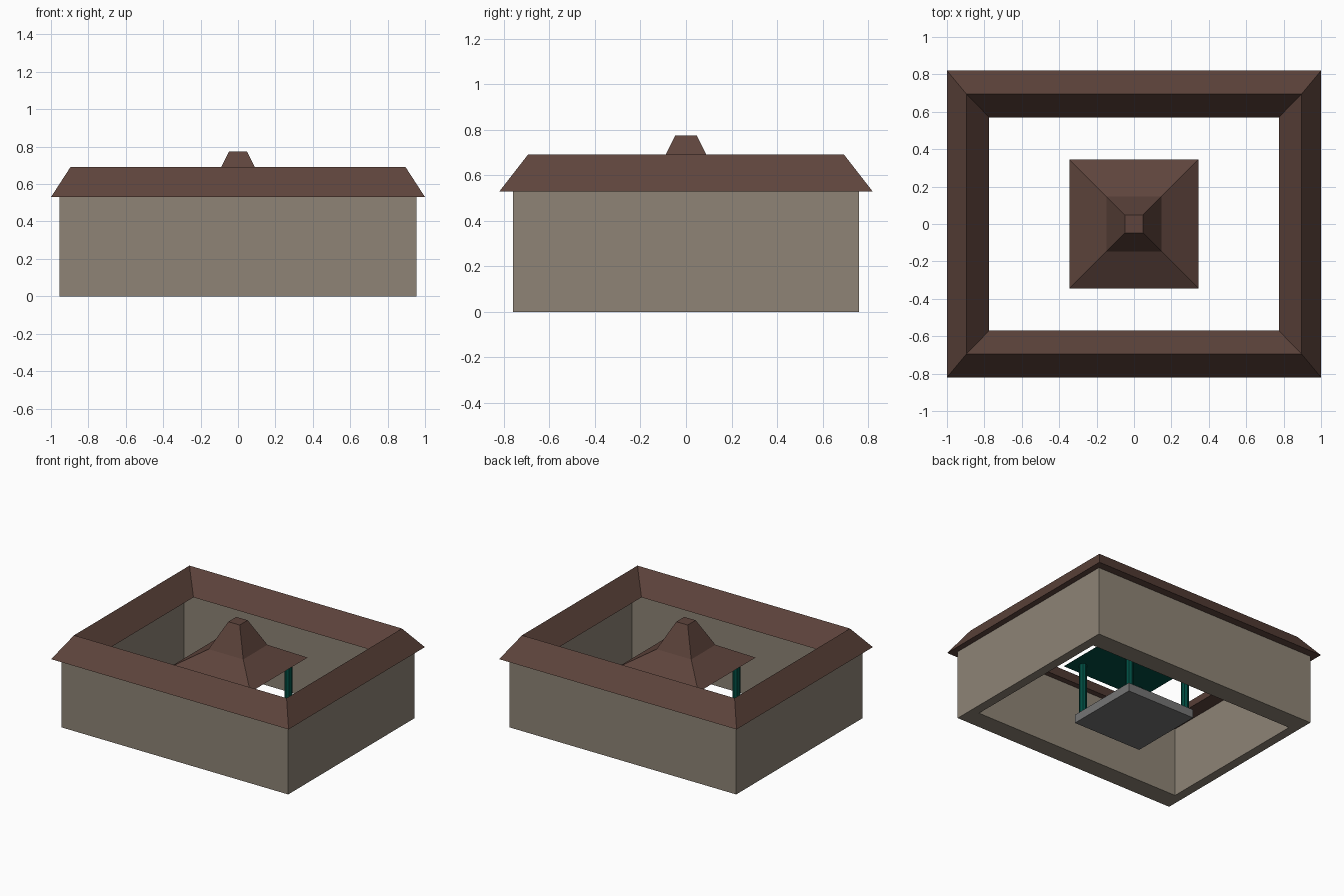
import bpy, bmesh, math

if "Cube" in bpy.data.objects:
    bpy.data.objects.remove(bpy.data.objects["Cube"])


def material(name, rgb):
    m = bpy.data.materials.new(name)
    lin = [((c / 255 + 0.055) / 1.055) ** 2.4 if c > 10 else c / 255 / 12.92 for c in rgb]
    m.diffuse_color = (*lin, 1)
    m.use_nodes = True
    m.node_tree.nodes["Principled BSDF"].inputs["Base Color"].default_value = m.diffuse_color
    return m


STONE = material("wall stone", (142, 132, 118))
BROWN = material("roof brown", (94, 68, 60))
TEAL = material("dark teal", (0, 77, 66))
GREY = material("base grey", (116, 116, 116))


def finish(name, bm, *mats):
    bmesh.ops.recalc_face_normals(bm, faces=bm.faces)
    me = bpy.data.meshes.new(name)
    for m in mats:
        me.materials.append(m)
    # second material goes on the underside
    if len(mats) > 1:
        bm.normal_update()
        for f in bm.faces:
            f.material_index = 1 if f.normal.z < -0.9 else 0
    bm.to_mesh(me)
    bm.free()
    ob = bpy.data.objects.new(name, me)
    bpy.context.collection.objects.link(ob)
    return ob


def rect_loft(name, rings, mats, hollow=False):
    """Join rectangles (half x, half y, z); hollow joins last to first, else caps ends."""
    bm = bmesh.new()
    loops = [[bm.verts.new((sx * hx, sy * hy, z))
              for sx, sy in ((-1, -1), (1, -1), (1, 1), (-1, 1))] for hx, hy, z in rings]
    pairs = list(zip(loops, loops[1:]))
    if hollow:
        pairs.append((loops[-1], loops[0]))
    else:
        bm.faces.new(loops[0])
        bm.faces.new(loops[-1])
    for a, b in pairs:
        for i in range(4):
            j = (i + 1) % 4
            bm.faces.new((a[i], a[j], b[j], b[i]))
    return finish(name, bm, *mats)


# Enclosing wall and its gabled roof ring
rect_loft("courtyard_wall", [(0.955, 0.76, 0), (0.955, 0.76, 0.53),
                             (0.885, 0.613, 0.53), (0.885, 0.613, 0)], [STONE], True)
rect_loft("wall_roof", [(1.0, 0.82, 0.53), (0.895, 0.694, 0.692),
                        (0.774, 0.57, 0.53)], [BROWN], True)

# Central pavilion: base and two-stage roof with teal ceiling
rect_loft("pavilion_base", [(0.29, 0.29, 0), (0.29, 0.29, 0.065)], [GREY])
rect_loft("pavilion_roof", [(0.345, 0.345, 0.457), (0.146, 0.146, 0.577),
                            (0.048, 0.048, 0.775)], [BROWN, TEAL])

# Four pavilion columns
for n, (sx, sy) in enumerate(((-1, -1), (1, -1), (1, 1), (-1, 1))):
    bm = bmesh.new()
    bmesh.ops.create_cone(bm, cap_ends=True, segments=8, radius1=0.028,
                          radius2=0.028, depth=0.392)
    bmesh.ops.translate(bm, verts=bm.verts, vec=(sx * 0.25, sy * 0.25, 0.261))
    finish("pavilion_column_%d" % (n + 1), bm, TEAL)
